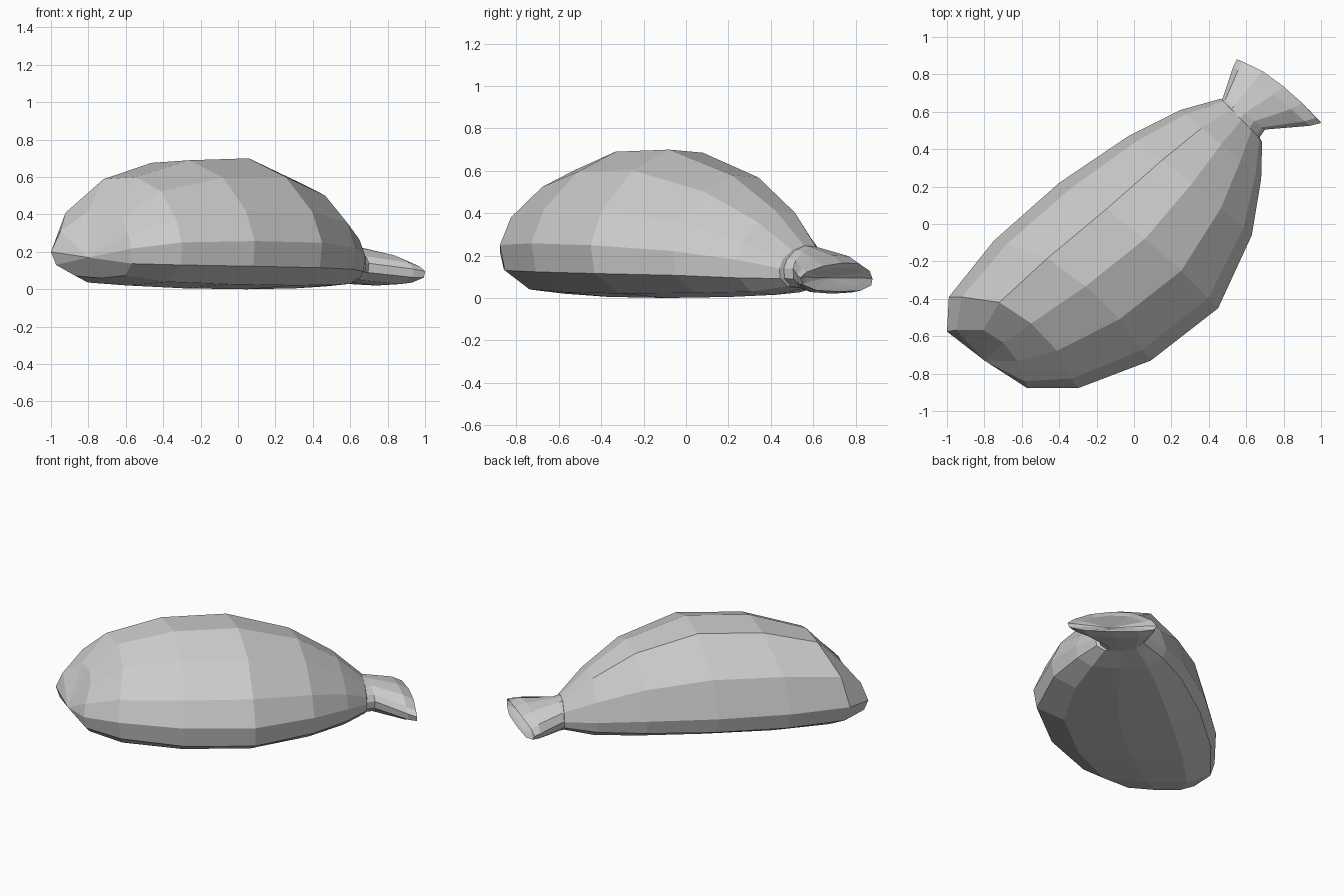
import bpy, bmesh
from mathutils import Vector

# Cross-section template: u runs from left edge (0) to right edge (1).
# t in -1..0 goes from base height to widest height, 0..1 from there to the top.
PROFILE = [(0.0, 0.0), (0.06, 0.5), (0.26, 0.97), (0.5, 1.0), (0.74, 0.8),
           (0.93, 0.42), (1.0, 0.08), (0.98, -0.45), (0.82, -0.9),
           (0.5, -1.0), (0.2, -0.92), (0.03, -0.5)]
AXIS = Vector((0.68, 0.73, 0))


def ring(bm, left, right, base, wide, top, lean=0.0):
    verts = []
    for u, t in PROFILE:
        p = Vector((*left, 0)).lerp(Vector((*right, 0)), u)
        p += AXIS * lean * max(abs(t) - 0.3, 0) * (1 if t > 0 else 0.6)
        p.z = wide + (top - wide) * t if t > 0 else wide + (wide - base) * t
        verts.append(bm.verts.new(p))
    return verts


def fan(bm, verts, centre):
    c = bm.verts.new(centre)
    for a, b in zip(verts, verts[1:] + verts[:1]):
        bm.faces.new((a, b, c))


def loft(name, sections, start, end):
    bm = bmesh.new()
    rings = [ring(bm, *s) for s in sections]
    n = len(PROFILE)
    for r, s in zip(rings, rings[1:]):
        for i in range(n):
            j = (i + 1) % n
            bm.faces.new((r[i], r[j], s[j], s[i]))
    fan(bm, rings[0], start)
    fan(bm, rings[-1], end)
    bmesh.ops.recalc_face_normals(bm, faces=bm.faces)
    mesh = bpy.data.meshes.new(name)
    bm.to_mesh(mesh)
    bm.free()
    obj = bpy.data.objects.new(name, mesh)
    bpy.context.collection.objects.link(obj)
    return obj


# Rounded meaty body, from blunt end to neck
loft("ham_body", [
    ((-1.00, -0.575), (-0.57, -0.878), 0.06, 0.20, 0.42, 0.18),
    ((-0.99, -0.39), (-0.30, -0.878), 0.02, 0.22, 0.60, 0.20),
    ((-0.75, -0.09), (0.09, -0.73), 0.005, 0.22, 0.69, 0.15),
    ((-0.40, 0.22), (0.45, -0.45), 0.0, 0.21, 0.70, 0.07),
    ((-0.03, 0.47), (0.63, -0.06), 0.005, 0.19, 0.58, 0.02),
    ((0.25, 0.61), (0.68, 0.24), 0.015, 0.16, 0.41),
    ((0.465, 0.67), (0.685, 0.44), 0.045, 0.13, 0.25),
], (-0.80, -0.73, 0.17), (0.60, 0.57, 0.14))

# Pinched neck flaring to a hollowed knuckle
loft("ham_knuckle", [
    ((0.45, 0.64), (0.67, 0.46), 0.045, 0.13, 0.25),
    ((0.475, 0.675), (0.70, 0.505), 0.04, 0.13, 0.24),
    ((0.53, 0.84), (0.94, 0.525), 0.02, 0.10, 0.20, 0.02),
    ((0.55, 0.88), (1.00, 0.54), 0.03, 0.09, 0.165, 0.05),
    ((0.59, 0.835), (0.95, 0.56), 0.05, 0.095, 0.145, 0.05),
], (0.55, 0.54, 0.14), (0.75, 0.67, 0.095))
